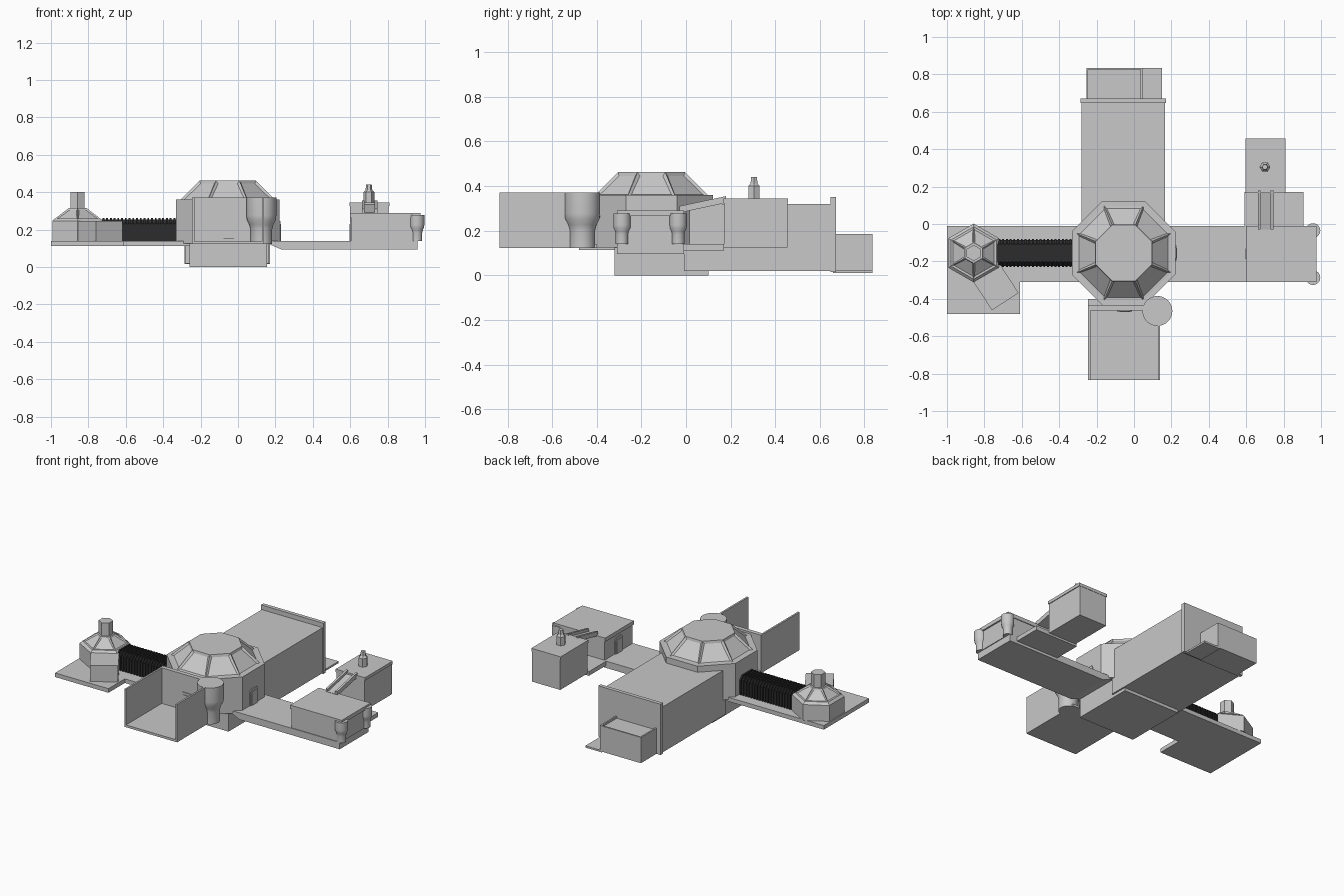
import bpy, bmesh, math
from mathutils import Matrix, Vector

cube = bpy.data.objects.get("Cube")
if cube:
    bpy.data.objects.remove(cube, do_unlink=True)


def material(name, value):
    mat = bpy.data.materials.new(name)
    mat.use_nodes = True
    mat.diffuse_color = (value, value, value, 1)
    mat.node_tree.nodes["Principled BSDF"].inputs["Base Color"].default_value = (value, value, value, 1)
    return mat


GREY = material("light grey", 0.58)
DARK = material("dark rubber", 0.025)


def finish(name, bm, mat=GREY):
    bmesh.ops.recalc_face_normals(bm, faces=bm.faces)
    mesh = bpy.data.meshes.new(name)
    bm.to_mesh(mesh)
    bm.free()
    mesh.materials.append(mat)
    obj = bpy.data.objects.new(name, mesh)
    bpy.context.collection.objects.link(obj)
    return obj


def box(name, x, y, z, mat=GREY):
    bm = bmesh.new()
    bmesh.ops.create_cube(bm, size=1)
    for v in bm.verts:
        v.co = [(a + b) / 2 + c * (b - a) for (a, b), c in zip((x, y, z), v.co)]
    return finish(name, bm, mat)


def lathe(name, centre, rings, sides, turn=0.0, inset=0.0, smooth=False):
    """Stack of (radius, height) rings; sloping faces may get sunken panels."""
    bm = bmesh.new()
    loops = []
    for r, z in rings:
        loops.append([bm.verts.new((centre[0] + r * math.cos(turn + math.tau * i / sides),
                                    centre[1] + r * math.sin(turn + math.tau * i / sides), z))
                      for i in range(sides)])
    for low, high in zip(loops, loops[1:]):
        for i in range(sides):
            j = (i + 1) % sides
            bm.faces.new((low[i], low[j], high[j], high[i]))
    panels = list(bm.faces)
    bm.faces.new(loops[0][::-1])
    bm.faces.new(loops[-1])
    if inset:
        bmesh.ops.recalc_face_normals(bm, faces=bm.faces)
        bmesh.ops.inset_individual(bm, faces=panels, thickness=inset, depth=-inset / 2)
    obj = finish(name, bm)
    if smooth:
        bpy.context.view_layer.objects.active = obj
        obj.select_set(True)
        bpy.ops.object.shade_smooth_by_angle(angle=math.radians(50))
        obj.select_set(False)
    return obj


def extrude(name, points, place, vector, mat=GREY):
    """Extrude an outline; place maps each 2D point to 3D."""
    bm = bmesh.new()
    face = bm.faces.new([bm.verts.new(place(*p)) for p in points])
    new = bmesh.ops.extrude_face_region(bm, geom=[face])["geom"]
    bmesh.ops.translate(bm, vec=Vector(vector), verts=[v for v in new if isinstance(v, bmesh.types.BMVert)])
    return finish(name, bm, mat)


# Central octagonal hub and panelled dome
hub = (-0.055, -0.155)
eighth = math.pi / 8
k = 1 / math.cos(eighth)
lathe("hub_body", hub, [(0.277 * k, 0.125), (0.277 * k, 0.36)], 8, eighth)
lathe("hub_dome", hub, [(0.252 * k, 0.36), (0.15 * k, 0.462)], 8, eighth, inset=0.018)
box("hub_foundation", (-0.26, 0.155), (-0.32, 0.1), (0, 0.13))

# Rear hall, end frame, and lower annexe
box("rear_hall", (-0.28, 0.165), (-0.01, 0.66), (0.02, 0.32))
box("hall_end_wall", (-0.285, 0.17), (0.647, 0.672), (0.015, 0.35))
box("rear_step", (0.03, 0.15), (0.66, 0.835), (0.01, 0.022))
box("rear_box", (-0.255, 0.045), (0.66, 0.835), (0.015, 0.172))
for name, x, y in (("left", (0.035, 0.045), (0.67, 0.835)), ("right", (-0.255, -0.245), (0.67, 0.835)),
                   ("back", (-0.245, 0.035), (0.825, 0.835))):
    box("rear_box_lip_" + name, x, y, (0.172, 0.185))

# Open front bay
box("bay_floor", (-0.245, 0.14), (-0.835, -0.4), (0.122, 0.137))
box("bay_back_wall", (-0.245, 0.08), (-0.462, -0.434), (0.137, 0.372))
for side, x in (("right", -0.245), ("left", 0.128)):
    box("bay_wall_" + side, (x, x + 0.012), (-0.835, -0.45), (0.137, 0.372))

# Flared tanks
def tank(name, x, y, r, low, high):
    h = high - low
    lathe(name, (x, y), [(r * 0.72, low), (r * 0.72, low + h * 0.32), (r * 0.8, low + h * 0.42),
                         (r * 0.97, low + h * 0.52), (r, low + h * 0.62), (r, high)], 32, smooth=True)


tank("front_tank", 0.125, -0.465, 0.08, 0.122, 0.372)
for end, y in (("front", -0.287), ("back", -0.035)):
    tank("hangar_tank_" + end, 0.957, y, 0.039, 0.14, 0.277)

# Left walkway and two-storey hangar
extrude("left_walkway", [(0.16, 0.14), (0.16, 0.125), (0.23, 0.095), (0.96, 0.095), (0.96, 0.14)],
        lambda x, z: (x, -0.31, z), (0, 0.3, 0))
box("hangar_platform", (0.59, 0.905), (-0.01, 0.17), (0.112, 0.14))
box("hangar_body", (0.605, 0.965), (-0.305, -0.015), (0.14, 0.265))
box("hangar_roof", (0.598, 0.975), (-0.31, -0.01), (0.265, 0.29))
box("annexe_body", (0.6, 0.805), (0.17, 0.455), (0.125, 0.325))
box("annexe_roof", (0.596, 0.81), (0.167, 0.457), (0.325, 0.345))

# Sloping bridge with two rails
def slope(name, x, width, low, high):
    extrude(name, [(-0.03, 0.28 + low), (0.18, 0.325 + low), (0.18, 0.325 + high), (-0.03, 0.28 + high)],
            lambda y, z: (x, y, z), (width, 0, 0))


slope("bridge_deck", 0.665, 0.08, 0, 0.012)
for side, x in (("right", 0.662), ("left", 0.731)):
    slope("bridge_rail_" + side, x, 0.014, 0, 0.03)

# Annexe turret
lathe("turret", (0.7, 0.305), [(0.029, 0.345), (0.029, 0.40), (0.018, 0.412), (0.015, 0.44)], 6)

# Right pad with hexagonal tower
extrude("right_pad", [(-1, -0.01), (-1, -0.48), (-0.61, -0.48), (-0.61, -0.31), (-0.25, -0.31), (-0.25, -0.01)],
        lambda x, y: (x, y, 0.113), (0, 0, 0.027))
tower = (-0.857, -0.155)
sixth = math.pi / 6
lathe("tower_body", tower, [(0.157, 0.14), (0.157, 0.245), (0.14, 0.26)], 6, sixth)
lathe("tower_dome", tower, [(0.138, 0.26), (0.055, 0.315)], 6, sixth, inset=0.012)
lathe("tower_stack", tower, [(0.043, 0.31), (0.043, 0.4)], 6, sixth)
arm = box("tower_vestibule", (0.05, 0.31), (-0.085, 0.085), (0.14, 0.247))
arm.matrix_world = Matrix.Translation((*tower, 0)) @ Matrix.Rotation(math.radians(-57), 4, "Z")

# Ribbed rubber corridor
def arch(name, x, length, grow):
    half, top, cut = 0.07 + grow, 0.255 + grow, 0.025
    outline = [(-half, 0.14), (half, 0.14), (half, top - cut), (half - cut, top), (cut - half, top), (-half, top - cut)]
    extrude(name, outline, lambda y, z: (x, -0.155 + y, z), (length, 0, 0), DARK)


arch("corridor", -0.73, 0.42, 0)
for i in range(20):
    arch("corridor_rib", -0.725 + i * 0.02, 0.01, 0.006)

# Door plates with raised frames
def door(name, origin, angle):
    place = Matrix.Translation(origin) @ Matrix.Rotation(angle, 4, "Z")
    for part, half, height, depth in (("frame", 0.04, 0.105, 0.005), ("panel", 0.028, 0.09, 0.009)):
        outline = [(-half, 0), (half, 0), (half, height * 0.85), (half * 0.75, height),
                   (-half * 0.75, height), (-half, height * 0.85)]
        obj = extrude(name + "_" + part, outline, lambda x, z: (x, 0, z), (0, -depth, 0))
        obj.matrix_world = place


door("bay_door", (-0.05, -0.462, 0.15), 0)
door("hub_door", (0.222, -0.155, 0.14), math.pi / 2)
door("hangar_door", (0.605, -0.16, 0.14), -math.pi / 2)
